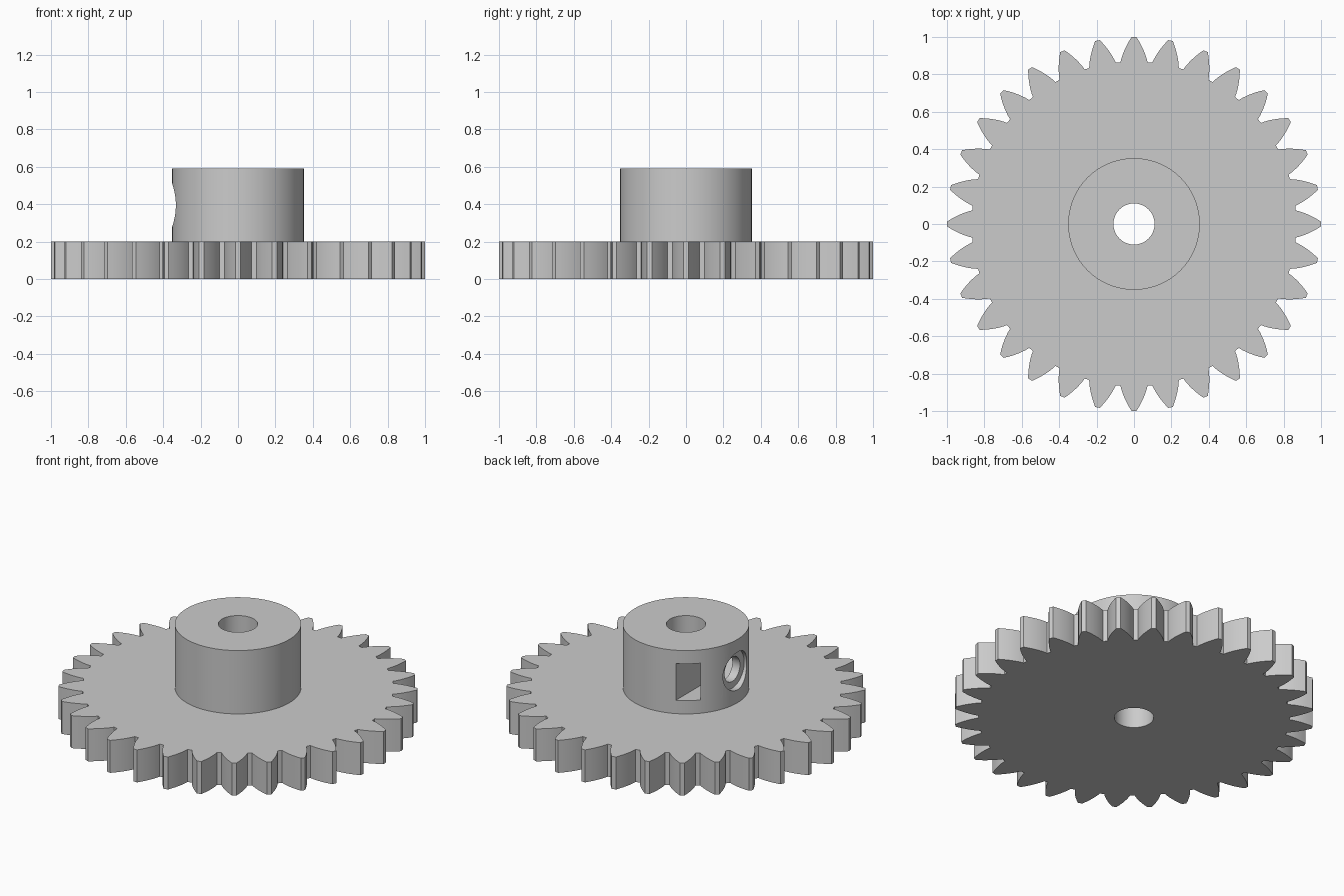
import bpy, bmesh, math
from mathutils import Matrix

cube = bpy.data.objects.get("Cube")
if cube:
    bpy.data.objects.remove(cube, do_unlink=True)

TEETH = 32
THICK, TOP = 0.2, 0.59
MID = (THICK + TOP) / 2

grey = bpy.data.materials.new("plain grey")
grey.use_nodes = True
colour = (0.6, 0.6, 0.6, 1)
grey.diffuse_color = colour
grey.node_tree.nodes["Principled BSDF"].inputs["Base Color"].default_value = colour


def prism(name, outline, low, high, along_x=False):
    """Extrude a counter-clockwise outline along z, or a (y, z) outline along x."""
    bm = bmesh.new()
    face = bm.faces.new([bm.verts.new((a, b, low)) for a, b in outline])
    moved = bmesh.ops.extrude_face_region(bm, geom=[face])["geom"]
    top = [v for v in moved if isinstance(v, bmesh.types.BMVert)]
    bmesh.ops.translate(bm, verts=top, vec=(0, 0, high - low))
    if along_x:
        bm.transform(Matrix(((0, 0, 1, 0), (1, 0, 0, 0), (0, 1, 0, 0), (0, 0, 0, 1))))
    bmesh.ops.recalc_face_normals(bm, faces=bm.faces)
    mesh = bpy.data.meshes.new(name)
    bm.to_mesh(mesh)
    bm.free()
    mesh.materials.append(grey)
    obj = bpy.data.objects.new(name, mesh)
    bpy.context.collection.objects.link(obj)
    return obj


def circle(radius, sides, cx=0, cy=0):
    steps = [math.tau * i / sides for i in range(sides)]
    return [(cx + radius * math.cos(t), cy + radius * math.sin(t)) for t in steps]


def gear_outline(teeth, steps=6):
    """Involute teeth on a gear of outer radius 1."""
    module = 2 / (teeth + 2)
    pitch = module * teeth / 2
    root = pitch - 1.25 * module
    pressure = math.radians(28)
    base = pitch * math.cos(pressure)

    def involute(a):
        return math.tan(a) - a

    flank = []
    for i in range(steps + 1):
        r = root + (1 - root) * i / steps
        half = math.pi / (2 * teeth) + involute(pressure) - involute(math.acos(base / r))
        flank.append((r, half))
    tooth = [(r, -h) for r, h in flank] + [(r, h) for r, h in reversed(flank)]
    points = []
    for k in range(teeth):
        centre = math.tau * k / teeth
        points += [(r * math.cos(centre + a), r * math.sin(centre + a)) for r, a in tooth]
    return points


def cut(obj, cutters):
    bpy.context.view_layer.objects.active = obj
    for cutter in cutters:
        mod = obj.modifiers.new("cut", "BOOLEAN")
        mod.operation = "DIFFERENCE"
        mod.solver = "EXACT"
        mod.object = cutter
        bpy.ops.object.modifier_apply(modifier=mod.name)


# Toothed disc and hub
gear = prism("toothed_disc", gear_outline(TEETH), 0, THICK)
hub = prism("hub", circle(0.352, 96), THICK - 0.03, TOP)

# Shaft bore, screw hole with counterbore, and captive nut slot open to the back
bore = prism("bore_cutter", circle(0.11, 48), -0.5, 1)
screw = prism("screw_cutter", circle(0.075, 32, 0, MID), -0.5, -0.02, True)
recess = prism("recess_cutter", circle(0.116, 40, 0, MID), -0.5, -0.315, True)
h = 0.113
slot = [(-h / math.cos(math.pi / 6), MID), (-h * math.tan(math.pi / 6), MID - h),
        (0.5, MID - h), (0.5, MID + h), (-h * math.tan(math.pi / 6), MID + h)]
nut = prism("nut_slot_cutter", slot, -0.263, -0.153, True)

cut(gear, [bore])
cut(hub, [bore, recess, screw, nut])
for cutter in (bore, screw, recess, nut):
    bpy.data.objects.remove(cutter, do_unlink=True)

# Smooth shading with sharp edges
bpy.ops.object.select_all(action="DESELECT")
for obj in (gear, hub):
    obj.select_set(True)
bpy.context.view_layer.objects.active = gear
bpy.ops.object.shade_smooth_by_angle(angle=math.radians(30))
